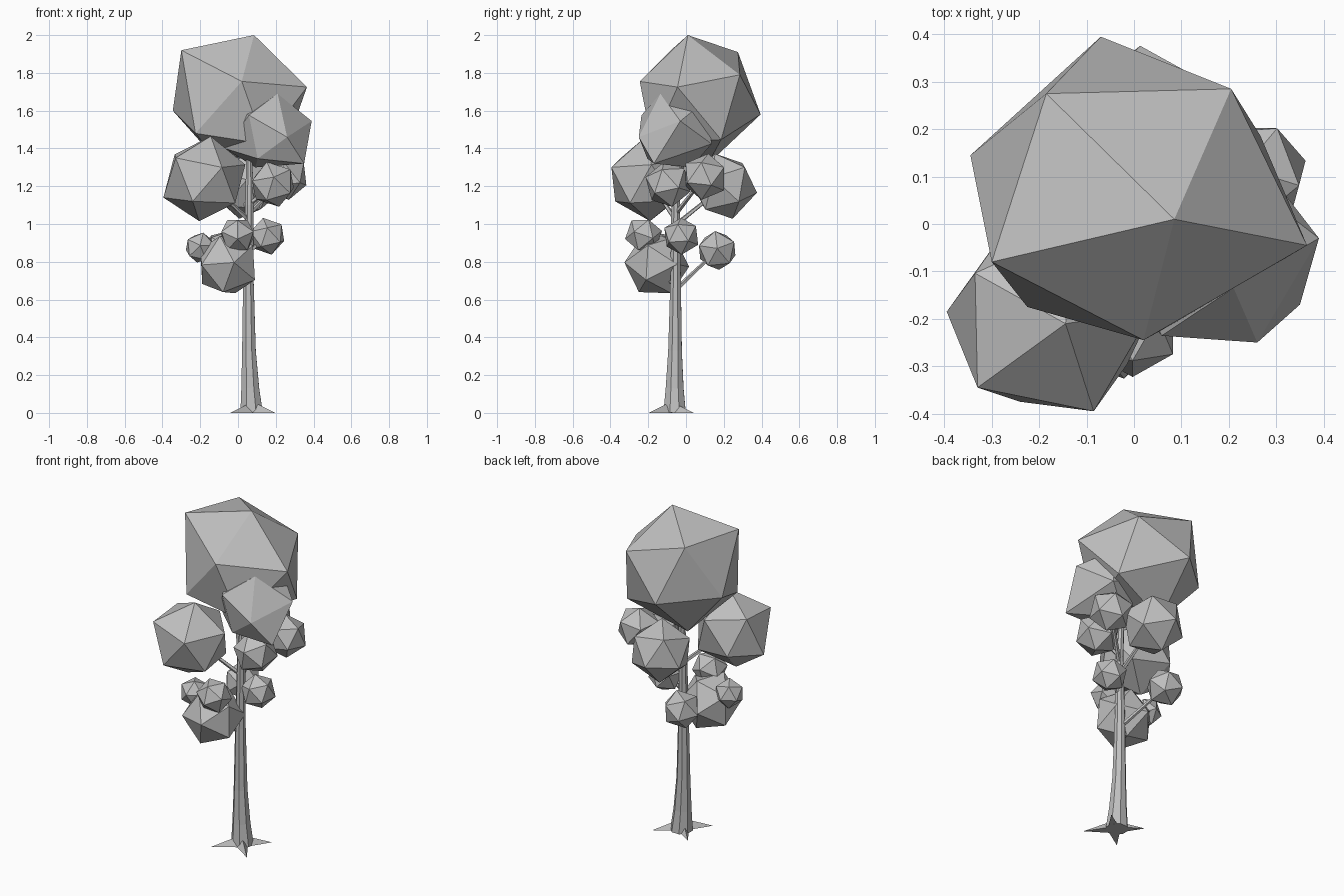
import bpy, bmesh, math
from mathutils import Vector, Matrix

if "Cube" in bpy.data.objects:
    bpy.data.objects.remove(bpy.data.objects["Cube"], do_unlink=True)

grey = bpy.data.materials.new("plain grey")
grey.use_nodes = True
grey.diffuse_color = (0.52, 0.52, 0.52, 1)
grey.node_tree.nodes["Principled BSDF"].inputs["Base Color"].default_value = grey.diffuse_color


def finish(name, bm):
    bmesh.ops.recalc_face_normals(bm, faces=bm.faces)
    mesh = bpy.data.meshes.new(name)
    bm.to_mesh(mesh)
    bm.free()
    mesh.materials.append(grey)
    obj = bpy.data.objects.new(name, mesh)
    bpy.context.collection.objects.link(obj)


def foliage(name, centre, radius, a, b, corners=()):
    """Twenty-sided clump: a points at one corner, b hints at a neighbour.
    The nearest free corner is pulled to each point in corners."""
    a = Vector(a).normalized()
    b = Vector(b)
    side = (b - a * a.dot(b)).normalized()
    b = a / math.sqrt(5) + side * 2 / math.sqrt(5)
    c = 0.309 * (a + b) + 0.851 * a.cross(side)
    bm = bmesh.new()
    bmesh.ops.create_icosphere(bm, subdivisions=1, radius=1)
    bm.faces.ensure_lookup_table()
    base = Matrix([v.co for v in bm.faces[0].verts]).transposed()
    fit = Matrix([a, b, c]).transposed() @ base.inverted() * radius
    for v in bm.verts:
        v.co = fit @ v.co + Vector(centre)
    free = list(bm.verts)
    for corner in map(Vector, corners):
        v = min(free, key=lambda v: (v.co - corner).length)
        v.co = corner
        free.remove(v)
    finish(name, bm)


def limb(name, points, sides):
    """Tapered tube through (x, y, z, radius) points."""
    bm = bmesh.new()
    axis = Vector(points[-1][:3]) - Vector(points[0][:3])
    turn = axis.to_track_quat("Z", "Y")
    rings = []
    for x, y, z, r in points:
        ring = []
        for i in range(sides):
            t = math.tau * i / sides
            ring.append(bm.verts.new(Vector((x, y, z)) + turn @ Vector((r * math.cos(t), r * math.sin(t), 0))))
        rings.append(ring)
    for low, high in zip(rings, rings[1:]):
        for i in range(sides):
            j = (i + 1) % sides
            bm.faces.new((low[i], low[j], high[j], high[i]))
    bm.faces.new(rings[0])
    bm.faces.new(rings[-1])
    finish(name, bm)


# Trunk with flared foot
limb("trunk", [(0.072, -0.06, 0, 0.064), (0.065, -0.06, 0.13, 0.051), (0.058, -0.058, 0.33, 0.039),
               (0.055, -0.055, 0.7, 0.03), (0.06, -0.055, 1.1, 0.024), (0.06, -0.03, 1.45, 0.015)], 8)

# Four pointed roots spreading diagonally
for i in range(4):
    t = math.radians(45 + 90 * i)
    d = Vector((math.cos(t), math.sin(t), 0))
    s = Vector((-d.y, d.x, 0)) * 0.03
    foot = Vector((0.078, -0.078, 0))
    bm = bmesh.new()
    corners = [foot + d * 0.03 + s, foot + d * 0.03 - s,
               foot + d * 0.04 + Vector((0, 0, 0.045)), foot + d * 0.17]
    p, q, top, tip = [bm.verts.new(co) for co in corners]
    for face in ((p, q, top), (p, top, tip), (q, tip, top), (p, tip, q)):
        bm.faces.new(face)
    finish(f"root_{i + 1}", bm)

# Large uneven crown
foliage("crown", (0, 0.06, 1.67), 0.37, (0.085, -0.05, 0.325), (-0.3, -0.14, 0.245), [
    (0.085, 0.01, 2), (-0.3, -0.08, 1.92), (0.02, -0.245, 1.755), (0.365, -0.045, 1.725), (0.205, 0.285, 1.79),
    (-0.185, 0.275, 1.91), (-0.345, 0.145, 1.6), (-0.225, -0.175, 1.48), (-0.07, 0.395, 1.58)])

# Upper, middle and lower clumps
clumps = {
    "upper_right": ((0.16, -0.05, 1.5), 0.225, (0.21, 0.02, 0.045), (0.03, -0.08, 0.19), [
        (0.39, -0.03, 1.545), (0.21, -0.135, 1.69), (0.35, -0.17, 1.32), (0.26, -0.25, 1.46),
        (-0.07, -0.07, 1.4), (0, -0.08, 1.61)]),
    "upper_left": ((-0.175, -0.2, 1.24), 0.227, (0.03, -0.01, 0.22), (0.095, -0.195, 0.06), [
        (-0.395, -0.185, 1.14), (-0.24, -0.375, 1.12), (-0.33, -0.345, 1.35), (-0.085, -0.395, 1.3)]),
    "middle_back": ((0.03, 0.2, 1.2), 0.18, (-0.015, 0.155, -0.03), (0.125, 0.105, 0.13)),
    "middle_right": ((0.25, 0.1, 1.25), 0.125, (0.1, 0.03, -0.04), (0.05, 0.1, 0.05)),
    "middle_front": ((0.185, -0.095, 1.21), 0.125, (-0.03, -0.02, 0.11), (0.1, -0.03, 0.07)),
    "lower_front": ((-0.055, -0.155, 0.785), 0.175, (0.03, -0.15, 0.01), (0.15, -0.03, -0.09)),
    "lower_front_small": ((-0.003, -0.225, 0.942), 0.1, (0, -0.09, -0.02), (0, -0.03, 0.09)),
    "lower_right": ((0.155, -0.025, 0.935), 0.1, (0, -0.08, 0.04), (0.07, 0, 0.05)),
    "lower_left": ((-0.2, -0.13, 0.875), 0.085, (0, -0.07, 0.01), (-0.06, -0.03, 0.04)),
    "lower_back": ((-0.085, 0.165, 0.86), 0.11, (0.1, 0, 0.01), (0.03, -0.01, 0.1)),
}
for name, shape in clumps.items():
    foliage(name + "_foliage", *shape)
    # Branch rising from the trunk into the clump
    x, y, z = shape[0]
    reach = math.hypot(x - 0.056, y + 0.056)
    limb(name + "_branch", [(0.056, -0.056, z - 0.8 * reach, 0.013), (x, y, z, 0.008)], 5)
